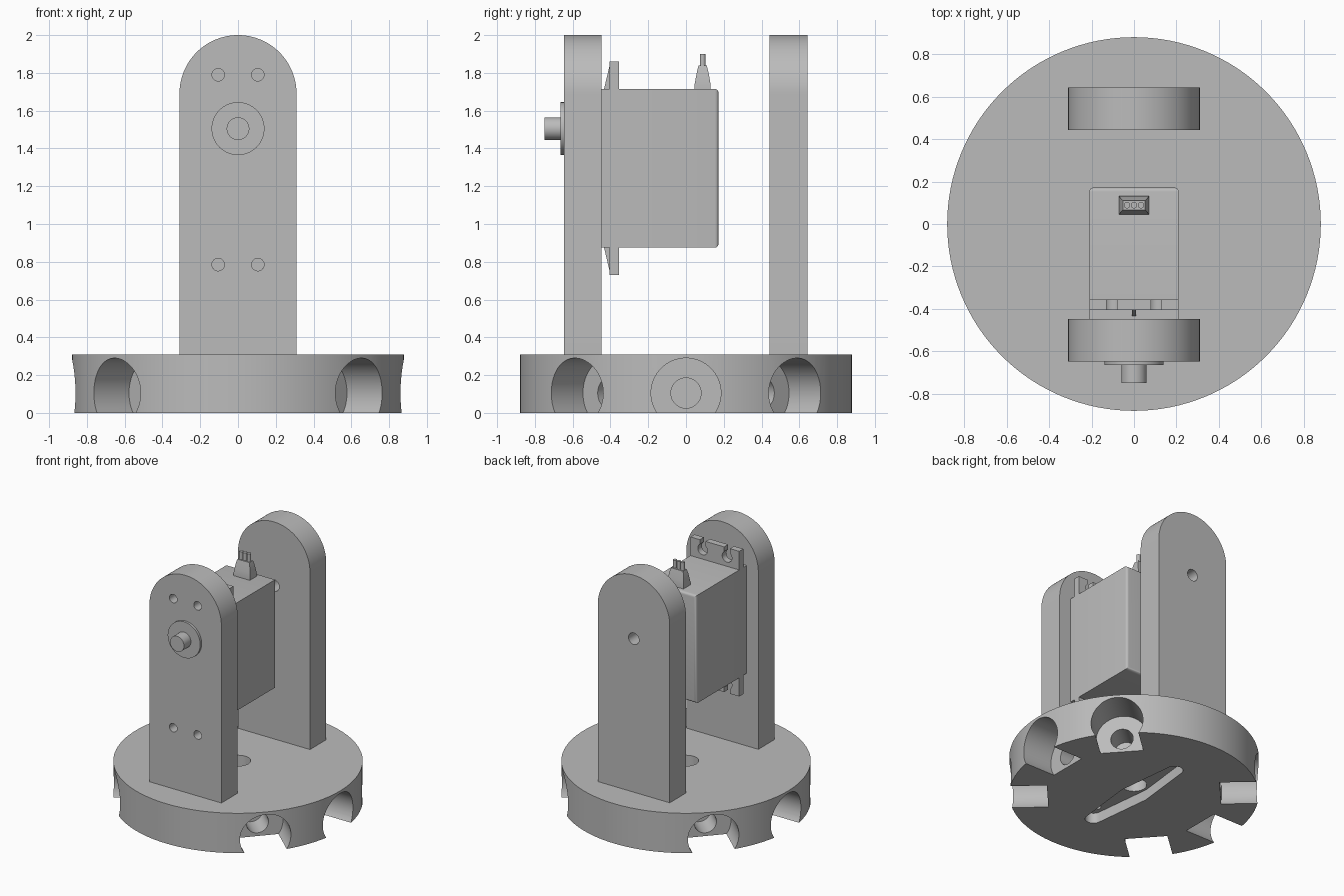
import bpy, bmesh, math
from mathutils import Matrix, Vector

if "Cube" in bpy.data.objects:
    bpy.data.objects.remove(bpy.data.objects["Cube"], do_unlink=True)

grey = bpy.data.materials.new("plain grey")
grey.use_nodes = True
COLOUR = (0.5, 0.5, 0.5, 1)
grey.diffuse_color = COLOUR
grey.node_tree.nodes["Principled BSDF"].inputs["Base Color"].default_value = COLOUR


def finish(name, bm):
    bmesh.ops.recalc_face_normals(bm, faces=bm.faces)
    mesh = bpy.data.meshes.new(name)
    bm.to_mesh(mesh)
    bm.free()
    ob = bpy.data.objects.new(name, mesh)
    ob.data.materials.append(grey)
    bpy.context.collection.objects.link(ob)
    return ob


def rod(name, start, end, radius, segments=48, end_radius=None):
    """Round bar between two points."""
    a, b = Vector(start), Vector(end)
    turn = (b - a).to_track_quat('Z', 'Y').to_matrix().to_4x4()
    bm = bmesh.new()
    bmesh.ops.create_cone(bm, cap_ends=True, segments=segments, radius1=radius,
                          radius2=radius if end_radius is None else end_radius,
                          depth=(b - a).length,
                          matrix=Matrix.Translation((a + b) / 2) @ turn)
    return finish(name, bm)


def prism(name, points, offset):
    """Flat outline pushed along a vector."""
    bm = bmesh.new()
    face = bm.faces.new([bm.verts.new(p) for p in points])
    new = bmesh.ops.extrude_face_region(bm, geom=[face])["geom"]
    bmesh.ops.translate(bm, vec=offset,
                        verts=[g for g in new if isinstance(g, bmesh.types.BMVert)])
    return finish(name, bm)


def box(name, x, y, z):
    return prism(name, [(x[0], y[0], z[0]), (x[1], y[0], z[0]), (x[1], y[1], z[0]),
                        (x[0], y[1], z[0])], (0, 0, z[1] - z[0]))


def activate(ob):
    bpy.ops.object.select_all(action='DESELECT')
    ob.select_set(True)
    bpy.context.view_layer.objects.active = ob


def apply_modifiers(ob):
    activate(ob)
    for mod in list(ob.modifiers):
        bpy.ops.object.modifier_apply(modifier=mod.name)


def cut(ob, cutters):
    for c in cutters:
        mod = ob.modifiers.new("cut", 'BOOLEAN')
        mod.operation, mod.solver, mod.object = 'DIFFERENCE', 'EXACT', c
    apply_modifiers(ob)
    for c in cutters:
        bpy.data.objects.remove(c, do_unlink=True)


def arc(cx, cy, r, start, end, n=16):
    return [(cx + r * math.cos(math.radians(start + (end - start) * i / n)),
             cy + r * math.sin(math.radians(start + (end - start) * i / n)))
            for i in range(n + 1)]


# Round base with six rim sockets, a centre bore and a tapered horn slot
BASE_R, BASE_TOP, SOCKET_Z = 0.88, 0.31, 0.105
base = rod("base", (0, 0, 0), (0, 0, BASE_TOP), BASE_R, 128)
cutters = [rod("bore", (0, 0, -0.1), (0, 0, 0.5), 0.09)]
for angle in (0, 42, 138, 180, 222, 318):
    d = Vector((math.cos(math.radians(angle)), math.sin(math.radians(angle)), 0))
    up = Vector((0, 0, SOCKET_Z))
    cutters.append(rod("socket", d * 0.61 + up, d * 1.1 + up, 0.185, 64))
    cutters.append(rod("socket_hole", d * 0.42 + up, d * 0.7 + up, 0.08))
slot = arc(0, 0.445, 0.06, 0, 180) + [(-0.11, 0)] + arc(0, -0.445, 0.06, 180, 360) + [(0.11, 0)]
cutters.append(prism("horn_slot", [(x, y, -0.1) for x, y in slot], (0, 0, 0.18)))
for s in (-1, 1):
    cutters.append(rod("horn_hole", (0, s * 0.41, 0), (0, s * 0.41, 0.2), 0.03, 24))
cut(base, cutters)

# Two upright plates with round tops
PLATE_R, AXIS_Z = 0.31, 1.505
outline = [(-PLATE_R, BASE_TOP), (PLATE_R, BASE_TOP)] + arc(0, 2 - PLATE_R, PLATE_R, 0, 180, 48)
front_plate = prism("front_plate", [(x, -0.647, z) for x, z in outline], (0, 0.2, 0))
back_plate = prism("back_plate", [(x, 0.443, z) for x, z in outline], (0, 0.2, 0))
cut(back_plate, [rod("pivot", (0, 0.3, AXIS_Z), (0, 0.8, AXIS_Z), 0.045)])
SCREWS = [(x, z) for x in (-0.105, 0.105) for z in (0.785, 1.79)]
cut(front_plate, [rod("screw", (x, -0.8, z), (x, -0.43, z), 0.033, 32) for x, z in SCREWS])

# Motor body, softened at its rear edges
MID_Z = 1.295
motor_body = box("motor_body", (-0.21, 0.21), (-0.447, 0.172), (0.875, 1.715))
weight = motor_body.data.attributes.new("bevel_weight_edge", 'FLOAT', 'EDGE')
for e in motor_body.data.edges:
    if all(motor_body.data.vertices[v].co.y > 0 for v in e.vertices):
        weight.data[e.index].value = 1
bevel = motor_body.modifiers.new("round", 'BEVEL')
bevel.limit_method, bevel.width, bevel.segments = 'WEIGHT', 0.02, 4
apply_modifiers(motor_body)

# Mounting ears with keyhole slots and a thin gusset, above and below
for s, word in ((1, "upper"), (-1, "lower")):
    ear = box(word + "_ear", (-0.21, 0.21), (-0.405, -0.355),
              sorted((MID_Z + s * 0.41, MID_Z + s * 0.565)))
    keyholes = []
    for x in (-0.105, 0.105):
        z = MID_Z + s * 0.495
        keyholes.append(rod("hole", (x, -0.5, z), (x, -0.3, z), 0.042, 32))
        keyholes.append(box("slit", (x - 0.025, x + 0.025), (-0.5, -0.3),
                            sorted((z, z + s * 0.2))))
    cut(ear, keyholes)
    prism(word + "_gusset", [(-0.01, y, MID_Z + s * z) for y, z in
          ((-0.435, 0.415), (-0.415, 0.5), (-0.403, 0.55), (-0.403, 0.415))], (0.02, 0, 0))

# Output boss and shaft
rod("output_boss", (0, -0.5, AXIS_Z), (0, -0.665, AXIS_Z), 0.14, 64)
rod("output_shaft", (0, -0.6, AXIS_Z), (0, -0.75, AXIS_Z), 0.06)

# Cable strain relief, lofted through rectangles
bm = bmesh.new()
rings = []
for hx, hy, z in ((0.07, 0.043, 1.70), (0.07, 0.043, 1.735), (0.066, 0.037, 1.77),
                  (0.06, 0.029, 1.81), (0.052, 0.022, 1.84)):
    rings.append([bm.verts.new((sx * hx, 0.088 + sy * hy, z))
                  for sx, sy in ((-1, -1), (1, -1), (1, 1), (-1, 1))])
for low, high in zip(rings, rings[1:]):
    for i in range(4):
        bm.faces.new((low[i], low[(i + 1) % 4], high[(i + 1) % 4], high[i]))
bm.faces.new(rings[0])
bm.faces.new(rings[-1])
finish("cable_strain_relief", bm)

# Three short wires
for x, word in ((-0.033, "right"), (0, "middle"), (0.033, "left")):
    rod(word + "_wire", (x, 0.088, 1.83), (x, 0.088, 1.9), 0.015, 20)

# Smooth the curves, keep edges crisp
for ob in bpy.context.collection.objects:
    if ob.type == 'MESH' and grey.name in ob.data.materials:
        activate(ob)
        bpy.ops.object.shade_smooth_by_angle(angle=math.radians(30))
